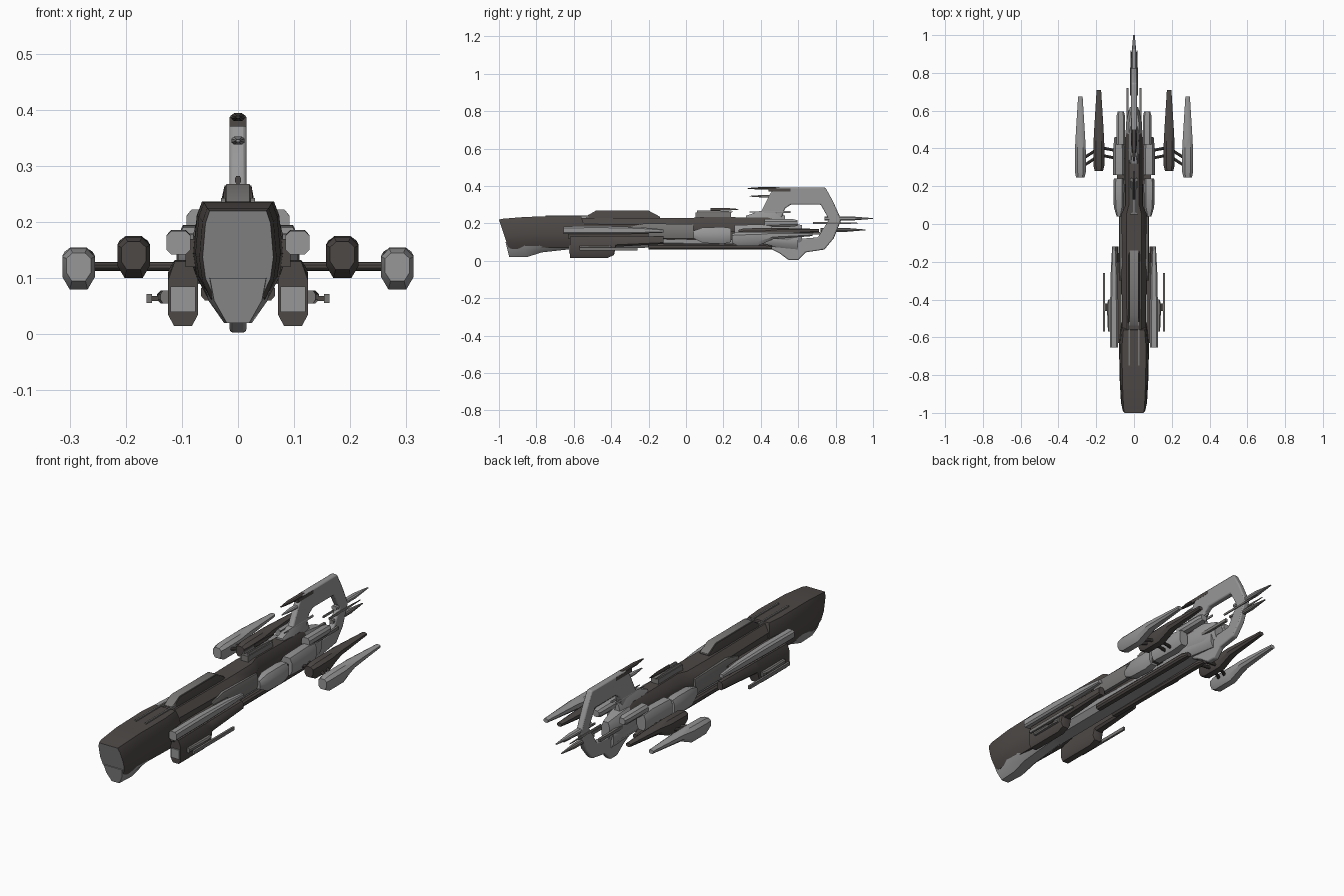
import bpy, bmesh, math
from mathutils import Vector


def material(name, rgb):
    m = bpy.data.materials.new(name)
    m.diffuse_color = (*rgb, 1)
    return m


DARK = material("dark_hull", (0.075, 0.066, 0.062))
GRAY = material("light_gray", (0.31, 0.31, 0.31))
MID = material("mid_gray", (0.19, 0.185, 0.18))

OCT = [(0.6, 1), (1, 0.72), (1, 0.28), (0.6, 0)]
BOX = [(1, 1), (1, 0)]


def finish(name, bm, mats, mirror=False, angle=35):
    bmesh.ops.recalc_face_normals(bm, faces=bm.faces)
    me = bpy.data.meshes.new(name)
    bm.to_mesh(me)
    bm.free()
    for m in mats:
        me.materials.append(m)
    me.shade_smooth()
    me.set_sharp_from_angle(angle=math.radians(angle))
    ob = bpy.data.objects.new(name, me)
    bpy.context.collection.objects.link(ob)
    if mirror:
        ob.modifiers.new("mirror", 'MIRROR').use_mirror_merge = False
    return ob


def loft(name, mat, xc, sections, prof=OCT, slant=0.0, window=None):
    """Skin along y. Each section: (y, half width, z0, z1); mirrored when off centre."""
    bm = bmesh.new()
    rings = []
    for y, w, z0, z1 in sections:
        pts = [(px, pz) for px, pz in prof] + [(-px, pz) for px, pz in reversed(prof)]
        rings.append([bm.verts.new((xc + px * w, y + slant * (1 - pz), z0 + pz * (z1 - z0)))
                      for px, pz in pts])
    n = len(rings[0])
    for a, b in zip(rings, rings[1:]):
        for i in range(n):
            bm.faces.new((a[i], a[(i + 1) % n], b[(i + 1) % n], b[i]))
    cap = bm.faces.new(rings[0])
    bm.faces.new(rings[-1])
    if window:
        bmesh.ops.inset_region(bm, faces=[cap], thickness=window)
        cap.material_index = 1
    return finish(name, bm, [mat, GRAY], mirror=xc != 0)


def bar(name, mat, xc, y0, y1, w, z0, z1):
    return loft(name, mat, xc, [(y0, w, z0, z1), (y1, w, z0, z1)], BOX)


def needle(name, mat, xc, y0, y1, w, z0, z1):
    zm = (z0 + z1) / 2
    return loft(name, mat, xc, [(y0, w, z0, z1), (y0 + 0.6 * (y1 - y0), w, z0, z1),
                                (y1, w * 0.3, zm - 0.002, zm + 0.002)])


def plate(name, mat, pts, half, bevel=0.006):
    """Side outline in (y, z), extruded across x and chamfered."""
    bm = bmesh.new()
    f = bm.faces.new([bm.verts.new((-half, y, z)) for y, z in pts])
    r = bmesh.ops.extrude_face_region(bm, geom=[f])
    bmesh.ops.translate(bm, vec=(2 * half, 0, 0),
                        verts=[v for v in r['geom'] if isinstance(v, bmesh.types.BMVert)])
    ob = finish(name, bm, [mat])
    b = ob.modifiers.new("bevel", 'BEVEL')
    b.width, b.segments = bevel, 2
    return ob


def rod(name, mat, p, q, r):
    p, q = Vector(p), Vector(q)
    d = q - p
    bm = bmesh.new()
    bmesh.ops.create_cone(bm, cap_ends=True, segments=10, radius1=r, radius2=r, depth=d.length)
    bmesh.ops.transform(bm, matrix=d.to_track_quat('Z', 'Y').to_matrix().to_4x4(), verts=bm.verts)
    bmesh.ops.translate(bm, vec=(p + q) / 2, verts=bm.verts)
    return finish(name, bm, [mat], mirror=True)


# Head with slanted front window and tapering chin
HEAD = [(0.8, 1), (0.92, 0.85), (1, 0.45), (0.92, 0.2), (0.7, 0)]
loft("head", DARK, 0, [(-1.0, 0.063, 0.07, 0.22), (-0.975, 0.069, 0.062, 0.225),
                       (-0.85, 0.076, 0.07, 0.235), (-0.65, 0.08, 0.068, 0.237),
                       (-0.56, 0.07, 0.08, 0.237)], HEAD, slant=0.05, window=0.012)
loft("chin", GRAY, 0, [(-0.965, 0.05, 0.02, 0.1), (-0.87, 0.062, 0.02, 0.1),
                       (-0.79, 0.066, 0.045, 0.1), (-0.58, 0.06, 0.068, 0.1)],
     [(1, 1), (0.85, 0.5), (0.4, 0)], slant=0.02)
bar("head_top_rail", MID, 0.026, -0.75, -0.52, 0.004, 0.23, 0.243)

# Main fuselage, belly and spine
loft("fuselage", DARK, 0, [(-0.62, 0.062, 0.11, 0.23), (-0.1, 0.068, 0.1, 0.228),
                           (0.05, 0.068, 0.1, 0.23), (0.1, 0.046, 0.1, 0.235),
                           (0.44, 0.046, 0.11, 0.23), (0.55, 0.03, 0.12, 0.2)])
loft("belly", GRAY, 0, [(-0.6, 0.055, 0.068, 0.16), (-0.1, 0.052, 0.07, 0.16),
                        (0.45, 0.042, 0.075, 0.15), (0.6, 0.03, 0.06, 0.15)])
loft("spine", DARK, 0, [(-0.535, 0.036, 0.2, 0.234), (-0.48, 0.032, 0.2, 0.265),
                        (-0.2, 0.032, 0.2, 0.265), (-0.14, 0.034, 0.2, 0.232)],
     [(0.75, 1), (1, 0.3), (1, 0)])
plate("spine_strip", MID, [(-0.538, 0.236), (-0.482, 0.268), (-0.2, 0.268), (-0.14, 0.236),
                           (-0.14, 0.231), (-0.2, 0.262), (-0.482, 0.262), (-0.538, 0.23)],
      0.021, 0.001)
loft("keel_rail", DARK, 0.048, [(-0.2, 0.018, 0.06, 0.09), (0.42, 0.018, 0.06, 0.09),
                                (0.46, 0.012, 0.06, 0.08)])
loft("flank_panel", MID, 0.066, [(-0.3, 0.01, 0.14, 0.18), (-0.22, 0.014, 0.12, 0.2),
                                 (0.04, 0.014, 0.12, 0.195)])

# Forward side pods, their upper fairings and intakes
loft("forward_pod", DARK, 0.098, [(-0.62, 0.027, 0.015, 0.13), (-0.42, 0.027, 0.015, 0.132),
                                  (-0.385, 0.027, 0.03, 0.132), (-0.375, 0.026, 0.075, 0.132),
                                  (-0.12, 0.016, 0.09, 0.13)],
     [(0.55, 1), (1, 0.7), (1, 0.18), (0.6, 0)])
bar("pod_intake", GRAY, 0.098, -0.626, -0.61, 0.022, 0.04, 0.085)
loft("side_fairing", GRAY, 0.106, [(-0.655, 0.021, 0.142, 0.184), (-0.45, 0.021, 0.142, 0.186),
                                   (-0.25, 0.017, 0.145, 0.18), (-0.12, 0.01, 0.15, 0.168)],
     [(0.6, 1), (1, 0.8), (1, 0.2), (0.6, 0)])
bar("fairing_root", DARK, 0.08, -0.63, -0.2, 0.014, 0.12, 0.17)
bar("gun_barrel", MID, 0.158, -0.57, -0.26, 0.005, 0.056, 0.072)
bar("gun_arm", DARK, 0.138, -0.46, -0.42, 0.018, 0.059, 0.068)
loft("gun_mount", MID, 0.128, [(-0.57, 0.01, 0.055, 0.078), (-0.43, 0.016, 0.055, 0.078),
                               (-0.4, 0.008, 0.055, 0.078)])

# Rear side tanks and boosters
loft("mid_tank", GRAY, 0.08, [(0.04, 0.012, 0.12, 0.16), (0.09, 0.027, 0.095, 0.178),
                              (0.2, 0.029, 0.09, 0.18), (0.24, 0.027, 0.1, 0.175)])
loft("rear_tank", GRAY, 0.08, [(0.26, 0.03, 0.105, 0.19), (0.4, 0.03, 0.1, 0.195),
                               (0.46, 0.024, 0.11, 0.185)])
bar("tank_link", DARK, 0.07, 0.23, 0.27, 0.02, 0.11, 0.16)
loft("booster", GRAY, 0.07, [(0.42, 0.022, 0.18, 0.222), (0.575, 0.022, 0.182, 0.222),
                             (0.595, 0.016, 0.187, 0.217)])
loft("tail_body", GRAY, 0, [(0.44, 0.046, 0.09, 0.22), (0.54, 0.042, 0.09, 0.21),
                            (0.62, 0.022, 0.1, 0.19)])
bar("exhaust_strip", MID, 0.035, 0.45, 0.72, 0.006, 0.14, 0.155)

# Outrigger pods on struts
POD = [(0.5, 1), (1, 0.8), (1, 0.3), (0.55, 0)]
for nm, mat, x, y, z in (("inner_outrigger", DARK, 0.186, 0.28, 0.1),
                         ("outer_outrigger", GRAY, 0.284, 0.245, 0.08)):
    loft(nm, mat, x, [(y, 0.022, z + 0.015, z + 0.065), (y + 0.03, 0.029, z, z + 0.073),
                      (y + 0.14, 0.029, z, z + 0.075), (y + 0.22, 0.025, z + 0.035, z + 0.075),
                      (y + 0.43, 0.012, z + 0.052, z + 0.07)], POD)
for i, dy in enumerate((0, 0.04)):
    rod(f"inner_strut_{i}", DARK, (0.05, 0.34 + dy, 0.121), (0.18, 0.365 + dy, 0.121), 0.008)
    rod(f"outer_strut_{i}", DARK, (0.18, 0.365 + dy, 0.121), (0.28, 0.3 + dy, 0.121), 0.008)

# Vertical tail loop
plate("tail_loop", GRAY, [(0.35, 0.23), (0.4, 0.26), (0.45, 0.36), (0.48, 0.392), (0.745, 0.392),
                          (0.785, 0.32), (0.83, 0.22), (0.79, 0.12), (0.74, 0.06), (0.64, 0.045),
                          (0.6, 0.003), (0.55, 0.003), (0.5, 0.04), (0.44, 0.07), (0.44, 0.12),
                          (0.64, 0.12), (0.705, 0.125), (0.765, 0.22), (0.72, 0.3),
                          (0.56, 0.3), (0.53, 0.28), (0.5, 0.2), (0.36, 0.2)], 0.015)
loft("tail_root", GRAY, 0, [(0.32, 0.034, 0.2, 0.24), (0.39, 0.032, 0.2, 0.265),
                            (0.48, 0.026, 0.2, 0.27), (0.53, 0.014, 0.2, 0.24)],
     [(0.45, 1), (1, 0.3), (1, 0)])
bar("tail_cap", DARK, 0, 0.44, 0.56, 0.0155, 0.37, 0.387)

# Antennas and rear spikes
for nm, mat, x, y0, y1, w, z0, z1 in (
        ("top_antenna", DARK, 0, 0.5, 0.33, 0.012, 0.38, 0.394),
        ("upper_antenna", GRAY, 0, 0.52, 0.34, 0.012, 0.338, 0.352),
        ("lower_antenna", GRAY, 0.012, 0.56, 0.34, 0.004, 0.255, 0.265),
        ("deck_antenna", MID, 0.012, 0.06, 0.25, 0.005, 0.255, 0.268),
        ("deck_needle", DARK, 0, 0.13, 0.28, 0.005, 0.268, 0.282),
        ("rear_spike", GRAY, 0, 0.74, 1.0, 0.014, 0.216, 0.236),
        ("low_spike", MID, 0, 0.72, 0.96, 0.011, 0.155, 0.175),
        ("loop_spike", MID, 0.016, 0.68, 0.92, 0.004, 0.196, 0.206)):
    needle(nm, mat, x, y0, y1, w, z0, z1)
bar("antenna_base", MID, 0, 0.05, 0.24, 0.02, 0.22, 0.258)
